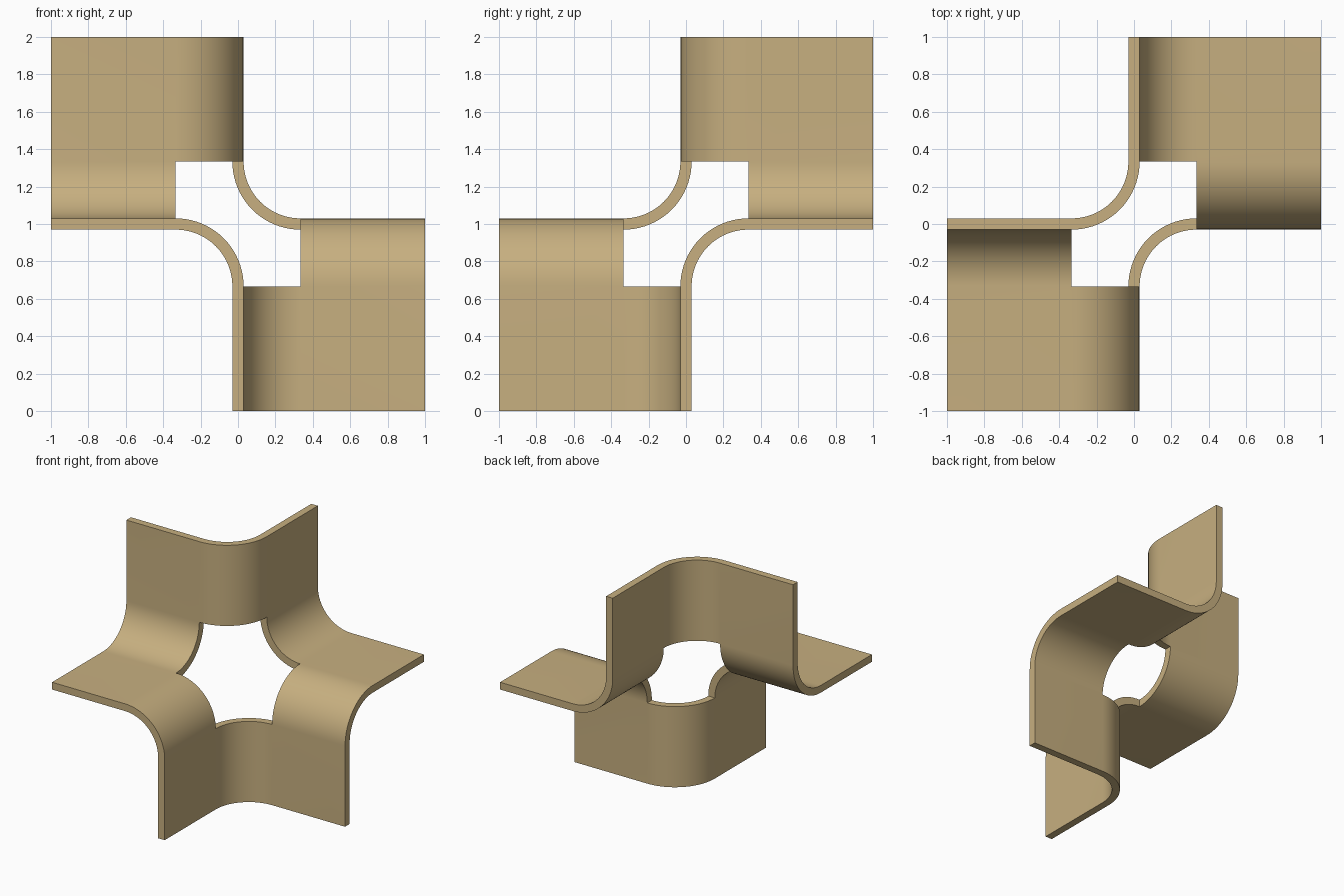
import bpy, bmesh, math

if "Cube" in bpy.data.objects:
    bpy.data.objects.remove(bpy.data.objects["Cube"])

R = 1 / 3        # bend radius, also inner limit of each square panel
T = 0.06         # sheet thickness
SEG = 20         # steps per bend
bm = bmesh.new()


def point(axis, a, u, v):
    """Point with coordinate a along axis, u and v along the other two axes."""
    p = [u, v]
    p.insert(axis, a)
    return bm.verts.new((p[0], p[1], p[2] + 1))


def bend(axis, side, su, sv):
    """Quarter-round strip between two perpendicular square panels."""
    rows = []
    for i in range(SEG + 1):
        t = math.pi / 2 * i / SEG
        u, v = su * R * (1 - math.sin(t)), sv * R * (1 - math.cos(t))
        rows.append([point(axis, side * a, u, v) for a in (R, 1)])
    for (a, b), (c, d) in zip(rows, rows[1:]):
        bm.faces.new((a, b, d, c))


def panel(axis, su, sv):
    """Flat square panel lying in the plane normal to axis."""
    bm.faces.new([point(axis, 0, su * u, sv * v)
                  for u, v in ((R, R), (1, R), (1, 1), (R, 1))])


# Six bends and six panels form one closed ring; each has an opposite twin
for s in (1, -1):
    bend(1, s, s, s)       # front / back
    bend(2, s, -s, s)      # top / bottom
    bend(0, s, s, -s)      # left / right
    panel(0, s, s)
    panel(1, -s, s)
    panel(2, s, s)

bmesh.ops.remove_doubles(bm, verts=bm.verts, dist=1e-4)
bmesh.ops.recalc_face_normals(bm, faces=bm.faces)
mesh = bpy.data.meshes.new("bent_panel_ring")
bm.to_mesh(mesh)
bm.free()

ring = bpy.data.objects.new("bent_panel_ring", mesh)
bpy.context.collection.objects.link(ring)
tan = bpy.data.materials.new("tan")
tan.diffuse_color = (0.57, 0.43, 0.215, 1)
tan.use_nodes = True
tan.node_tree.nodes["Principled BSDF"].inputs["Base Color"].default_value = tan.diffuse_color
mesh.materials.append(tan)

# Give the sheet thickness, then smooth the bends only
solid = ring.modifiers.new("thickness", 'SOLIDIFY')
solid.thickness = T
solid.offset = 0
solid.use_even_offset = True
bpy.context.view_layer.objects.active = ring
ring.select_set(True)
bpy.ops.object.modifier_apply(modifier=solid.name)
bpy.ops.object.shade_smooth_by_angle(angle=math.radians(30))
